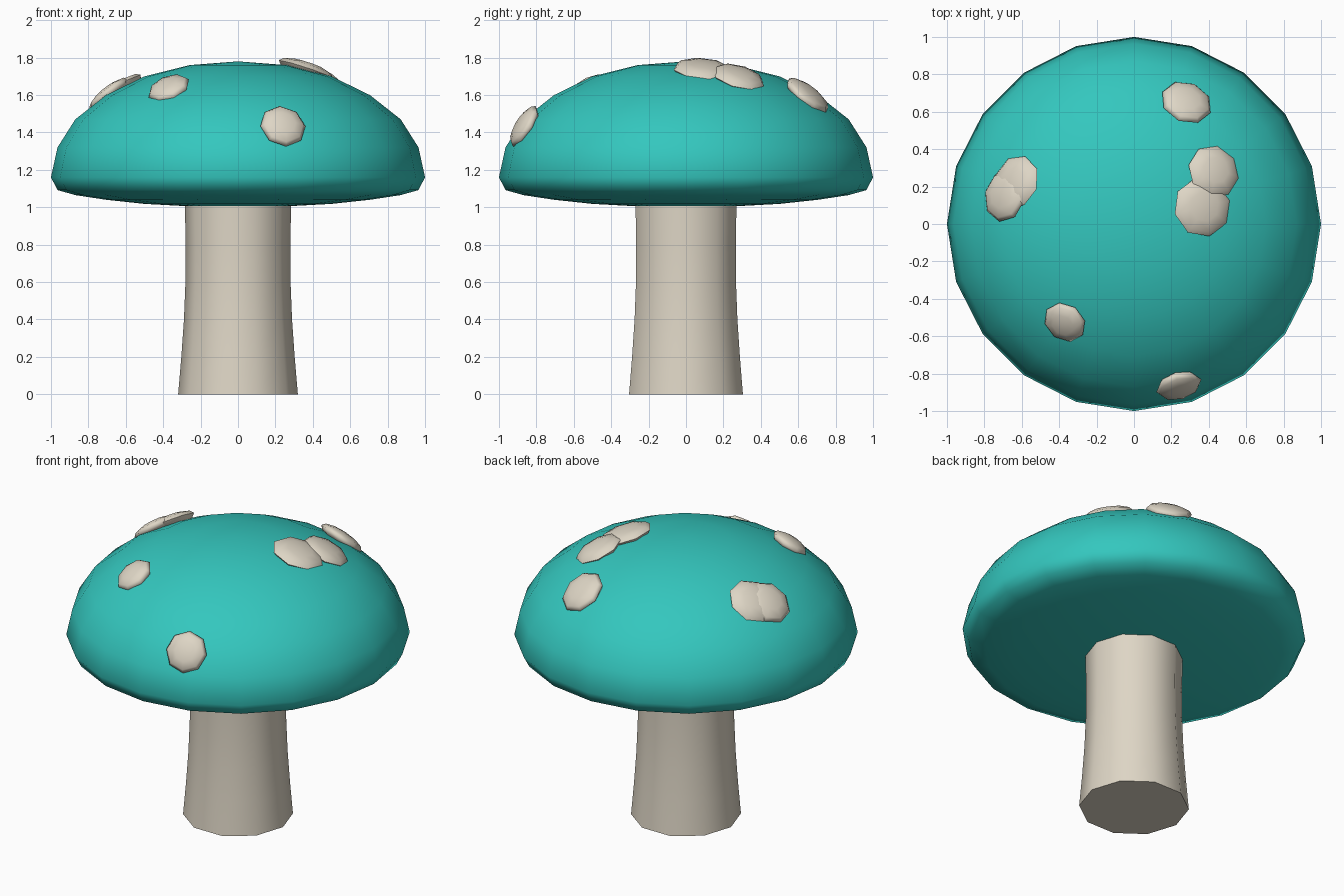
import bpy
import bmesh
import math
from mathutils import Vector, Matrix

cube = bpy.data.objects.get("Cube")
if cube:
    bpy.data.objects.remove(cube, do_unlink=True)


def make_material(name, color):
    mat = bpy.data.materials.new(name)
    mat.use_nodes = True
    mat.diffuse_color = color
    mat.node_tree.nodes["Principled BSDF"].inputs["Base Color"].default_value = color
    return mat


TEAL = make_material("teal", (0.034, 0.57, 0.515, 1))
CREAM = make_material("cream", (0.73, 0.67, 0.56, 1))


def add_object(name, bm, mat, angle):
    """Turn a bmesh into a smooth-shaded object with one material."""
    bmesh.ops.recalc_face_normals(bm, faces=bm.faces)
    mesh = bpy.data.meshes.new(name)
    bm.to_mesh(mesh)
    bm.free()
    mesh.materials.append(mat)
    obj = bpy.data.objects.new(name, mesh)
    bpy.context.collection.objects.link(obj)
    bpy.ops.object.select_all(action="DESELECT")
    obj.select_set(True)
    bpy.context.view_layer.objects.active = obj
    bpy.ops.object.shade_smooth_by_angle(angle=math.radians(angle))
    return obj


def lathe(name, profile, sides, mat, angle):
    """Spin a (radius, height) profile around the z axis."""
    bm = bmesh.new()
    verts = [bm.verts.new((r, 0, z)) for r, z in profile]
    edges = [bm.edges.new(pair) for pair in zip(verts, verts[1:])]
    bmesh.ops.spin(bm, geom=verts + edges, axis=(0, 0, 1), cent=(0, 0, 0),
                   angle=math.tau, steps=sides, use_duplicate=False)
    bmesh.ops.remove_doubles(bm, verts=bm.verts, dist=0.0005)
    return add_object(name, bm, mat, angle)


# Stem: ten sides, flaring at the foot
lathe("stem", [(0, 0), (0.32, 0), (0.303, 0.2), (0.289, 0.4), (0.281, 0.6),
               (0.28, 0.8), (0.284, 1.03), (0, 1.03)], 10, CREAM, 60)

# Cap: tall dome above the rim, shallow bowl below it
RIM_Z, DOME, BOWL = 1.16, 0.62, 0.16
upper = [(1, 1.16), (0.965, 1.32), (0.87, 1.47), (0.705, 1.60),
         (0.5, 1.70), (0.26, 1.76), (0, 1.78)]
lower = [(0, 1.0), (0.26, 1.005), (0.5, 1.018), (0.705, 1.04),
         (0.87, 1.065), (0.965, 1.092)]
lathe("cap", lower + upper, 20, TEAL, 80)

# Spots: flattened eight-sided discs lying on the dome (x, y, radius)
spots = {
    "front_spot": (0.24, -0.865, 0.125),
    "front_right_spot": (-0.37, -0.525, 0.118),
    "back_left_spot": (0.28, 0.65, 0.14),
    "top_large_spot": (0.365, 0.09, 0.16),
    "top_small_spot": (0.425, 0.28, 0.145),
    "right_upper_spot": (-0.63, 0.225, 0.145),
    "right_lower_spot": (-0.69, 0.15, 0.14),
}
for name, (x, y, radius) in spots.items():
    height = DOME * math.sqrt(1 - x * x - y * y)
    normal = Vector((x, y, height / 0.52)).normalized()
    place = Matrix.Translation((x, y, RIM_Z + height))
    turn = normal.to_track_quat("Z", "Y").to_matrix().to_4x4()
    squash = Matrix.Diagonal((radius, radius, 0.042, 1))
    bm = bmesh.new()
    bmesh.ops.create_uvsphere(bm, u_segments=8, v_segments=6, radius=1,
                              matrix=place @ turn @ squash)
    add_object(name, bm, CREAM, 80)
